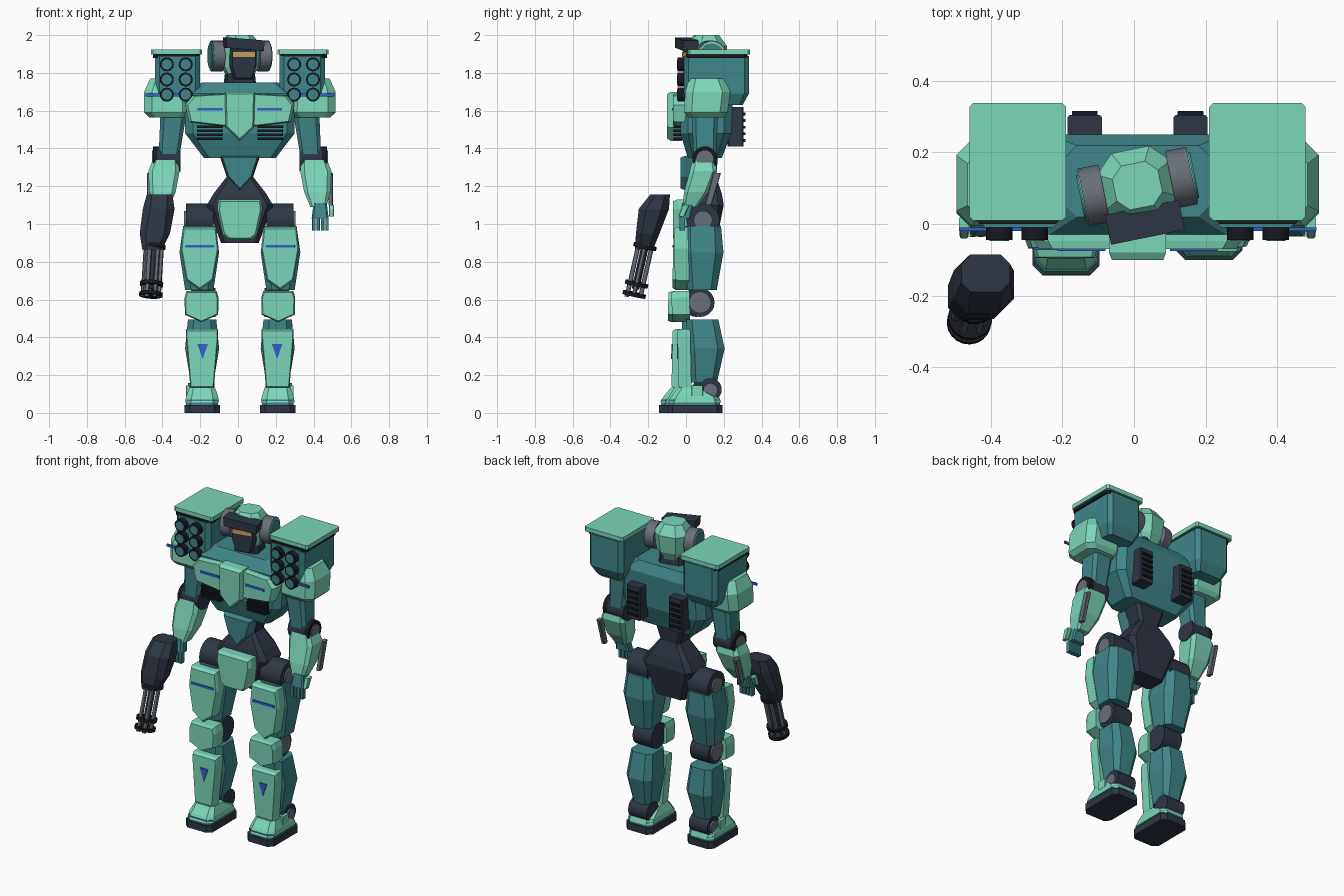
import bpy, bmesh
from math import cos, sin, pi
from mathutils import Matrix, Vector

cube = bpy.data.objects.get("Cube")
if cube:
    bpy.data.objects.remove(cube)

CENTRE = .01      # x of the body's mirror plane
STRIDE = .022     # how far each foot steps out of line


def material(name, *rgb):
    mat = bpy.data.materials.new(name)
    mat.use_nodes = True
    mat.diffuse_color = (*rgb, 1)
    mat.node_tree.nodes["Principled BSDF"].inputs["Base Color"].default_value = (*rgb, 1)
    return mat


mint = material("mint_armour", .2, .68, .49)
teal = material("teal_body", .05, .24, .25)
dark = material("dark_joint", .027, .037, .058)
black = material("black_detail", .008, .01, .014)
grey = material("grey_metal", .14, .16, .19)
blue = material("blue_marking", .03, .12, .6)
amber = material("amber_eye", .58, .37, .1)


def skin(name, mat, rings, side=0, smooth=False):
    """Join equal rings of points into a capped solid, mirrored by side."""
    bm = bmesh.new()
    loops = []
    for ring in rings:
        loop = []
        for x, y, z in ring:
            lean = side * STRIDE * max(0, 1 - z)
            loop.append(bm.verts.new((CENTRE + (side or 1) * x, y + lean, z)))
        loops.append(loop)
    count = len(loops[0])
    for low, high in zip(loops, loops[1:]):
        for i in range(count):
            j = (i + 1) % count
            bm.faces.new((low[i], low[j], high[j], high[i])).smooth = smooth
    bm.faces.new(loops[0])
    bm.faces.new(loops[-1])
    bmesh.ops.recalc_face_normals(bm, faces=bm.faces)
    prefix = {1: "left_", -1: "right_", 0: ""}[side]
    mesh = bpy.data.meshes.new(prefix + name)
    bm.to_mesh(mesh)
    bm.free()
    if smooth:
        mesh.set_sharp_from_angle(angle=pi / 5)
    mesh.materials.append(mat)
    obj = bpy.data.objects.new(prefix + name, mesh)
    bpy.context.collection.objects.link(obj)
    return obj


def loft(name, mat, sections, x=0, cut=.3, side=0):
    """Stack chamfered rectangles: height, half width, front y, back y, x shift."""
    rings = []
    for z, wide, front, back, *shift in sections:
        cx, cy, deep = x + sum(shift), (front + back) / 2, (back - front) / 2
        c = cut * min(wide, deep)
        corner = [(wide, deep - c), (wide - c, deep)]
        quarter = corner + [(-a, b) for a, b in reversed(corner)]
        outline = quarter + [(-a, -b) for a, b in quarter]
        rings.append([(cx + a, cy + b, z) for a, b in outline])
    return skin(name, mat, rings, side)


def box(name, mat, x, wide, front, back, low, high, side=0, cut=.15):
    return loft(name, mat, [(low, wide, front, back), (high, wide, front, back)], x, cut, side)


def plate(name, mat, half, front, back, x=0, edge=.9, side=0):
    """Extrude a symmetric outline along y with a bevelled front edge."""
    outline = half + [(-a, z) for a, z in reversed(half) if a]
    mid = (max(z for _, z in half) + min(z for _, z in half)) / 2
    lip = front + (back - front) * .25
    rings = [[(x + a * k, y, mid + (z - mid) * k) for a, z in outline]
             for y, k in ((back, 1), (lip, 1), (front, edge))]
    return skin(name, mat, rings, side)


def rod(name, mat, start, end, radius, side=0, sides=20):
    start, end = Vector(start), Vector(end)
    turn = (end - start).to_track_quat('Z', 'Y')
    circle = [turn @ Vector((cos(i * 2 * pi / sides), sin(i * 2 * pi / sides), 0)) * radius
              for i in range(sides)]
    return skin(name, mat, [[p + c for c in circle] for p in (start, end)], side, True)


def axle(name, mat, inner, outer, y, z, radius, side):
    return rod(name, mat, (inner, y, z), (outer, y, z), radius, side)


# Torso, waist and pelvis
loft("torso", teal, [(1.35, .19, .01, .19), (1.48, .29, -.03, .24), (1.69, .29, -.03, .25),
                     (1.75, .2, .02, .22)])
loft("waist", dark, [(.9, .1, .03, .16), (1.1, .175, 0, .2), (1.16, .14, .01, .19),
                     (1.25, .07, .04, .16), (1.37, .11, .03, .17)])
plate("abdomen_plate", teal, [(.1, 1.36), (.065, 1.25), (0, 1.18)], -.03, .06)
plate("pelvis_plate", mint, [(.115, 1.13), (.12, 1.08), (.09, .94), (.06, .915)], -.07, .02)
plate("chest_plate", mint, [(.08, 1.69), (.25, 1.68), (.29, 1.63), (.27, 1.54), (.1, 1.52)],
      -.07, .02, edge=.95)
plate("sternum_plate", mint, [(.08, 1.7), (.075, 1.51), (0, 1.44)], -.1, -.02)

# Head, turned a little to its left
head = [
    loft("neck", dark, [(1.72, .08, -.07, .07), (1.82, .07, -.06, .06)]),
    loft("helmet", mint, [(1.77, .06, -.07, .06), (1.83, .09, -.085, .09), (1.94, .105, -.1, .105),
                          (2, .065, -.06, .065)], cut=.5),
    plate("face", dark, [(.07, 1.93), (.07, 1.84), (.045, 1.765)], -.11, -.05),
    plate("eye_strip", amber, [(.06, 1.91), (.06, 1.885)], -.117, -.109, edge=1),
    skin("visor", dark, [[(x, y, z - .08 * x) for x, z in
                          ((-.1, 1.925), (.1, 1.925), (.105, 1.98), (-.105, 1.98))]
                         for y in (-.145, -.06)]),
]
for side in (1, -1):
    head.append(axle("ear", grey, .095, .155, 0, 1.89, .082, side))
    head.append(axle("ear_cap", teal, .15, .163, 0, 1.89, .065, side))
    head.append(axle("ear_rim", mint, .145, .158, 0, 1.89, .075, side))
pivot = Matrix.Translation((CENTRE, .105, 0)) @ Matrix.Rotation(.2, 4, 'Z')
for part in head:
    part.matrix_world = pivot @ Matrix.Translation((-CENTRE, 0, 0))

for side in (1, -1):
    # Chest details and back vents
    box("chest_stripe", blue, .157, .067, -.075, -.068, 1.6, 1.615, side)
    for row in range(4):
        z = 1.445 + row * .021
        box("chest_vent", black, .16, .068, -.065, 0, z, z + .013, side)
    box("back_vent", dark, .148, .048, .22, .305, 1.41, 1.62, side)
    for row in range(5):
        z = 1.435 + row * .035
        box("back_slat", black, .148, .036, .3, .316, z, z + .015, side)

    # Missile pod
    loft("missile_pod", teal, [(1.63, .09, .03, .3), (1.69, .12, -.01, .333),
                               (1.89, .12, -.01, .333)], .33, .2, side)
    box("pod_seal", black, .335, .125, 0, .325, 1.88, 1.9, side)
    box("pod_lid", mint, .335, .135, .01, .338, 1.898, 1.925, side, .08)
    for x in (.287, .387):
        for row in range(3):
            z = 1.685 + row * .08
            rod("missile_tube", black, (x, .02, z), (x, -.045, z), .037, side)
            rod("tube_core", teal, (x, -.04, z), (x, -.047, z), .027, side)

    # Shoulder and arm
    loft("shoulder_pad", mint, [(1.565, .095, .01, .2), (1.59, .122, -.01, .22),
                                (1.7, .122, -.005, .235), (1.77, .09, .02, .2)], .385, .35, side)
    box("shoulder_stripe", blue, .4, .1, -.019, -.01, 1.675, 1.69, side)
    loft("upper_arm", teal, [(1.36, .055, .04, .16, .375), (1.6, .07, .03, .17, .35)], side=side)
    axle("elbow", dark, .315, .435, .1, 1.345, .066, side)
    axle("elbow_ring", black, .43, .46, .1, 1.345, .066, side)
    axle("elbow_cap", grey, .45, .466, .1, 1.345, .045, side)
    loft("forearm", mint, [(1.09, .042, -.02, .06, .415), (1.17, .07, -.01, .12, .41),
                           (1.28, .083, .02, .165, .402), (1.36, .062, .04, .15, .39)], side=side)
    loft("forearm_bar", grey, [(1.1, .012, .1, .135), (1.27, .012, .145, .185)], .48, side=side)
    loft("hand", teal, [(1.03, .045, -.035, .025), (1.11, .035, -.02, .04)], .425, side=side)
    for finger in range(4):
        box("finger", teal, .392 + finger * .023, .009, -.035, -.005, .965, 1.035, side)
    loft("thumb", mint, [(1.04, .012, -.04, -.01), (1.1, .014, -.02, .02)], .485, side=side)

    # Hip and thigh
    axle("hip", dark, .14, .285, .09, 1.02, .088, side)
    axle("hip_cap", grey, .28, .295, .09, 1.02, .05, side)
    loft("thigh", teal, [(.65, .075, .0, .155), (.85, .105, -.02, .195), (.99, .085, -.01, .185)],
         .215, .4, side)
    plate("thigh_plate", mint, [(.088, .985), (.1, .87), (.07, .7), (0, .65)],
          -.065, .01, .213, .93, side)
    box("thigh_stripe", blue, .213, .078, -.07, -.062, .875, .89, side)

    # Knee
    axle("knee", dark, .13, .26, .065, .585, .077, side)
    axle("knee_cap", grey, .255, .27, .065, .585, .058, side)
    plate("knee_plate", mint, [(.08, .645), (.09, .61), (.088, .52), (0, .48)],
          -.085, .01, .203, .92, side)

    # Shin
    loft("shin", teal, [(.16, .06, .01, .145), (.34, .09, -.005, .19), (.495, .075, -.01, .16)],
         .2, .4, side)
    plate("shin_plate", mint, [(.085, .445), (.085, .4), (.062, .13)], -.058, .01, .2, .93, side)
    plate("shin_mark", blue, [(.028, .365), (0, .285)], -.063, -.055, .197, 1, side)

    # Ankle and foot
    axle("ankle", dark, .135, .265, .11, .125, .06, side)
    axle("ankle_cap", grey, .26, .275, .11, .12, .038, side)
    box("ankle_guard", mint, .275, .01, .01, .07, .09, .145, side)
    box("sole", dark, .2, .094, -.122, .172, 0, .042, side, .3)
    box("foot_band", teal, .2, .084, -.112, .16, .035, .07, side, .3)
    loft("foot", mint, [(.055, .09, -.116, .165), (.085, .085, -.1, .155), (.135, .068, -.06, .06)],
         .2, .35, side)

# Rotary gun in the right hand
loft("gun_body", dark, [(.865, .052, -.27, -.175, -.465), (.95, .08, -.265, -.14, -.45),
                        (1.08, .084, -.25, -.09, -.43), (1.155, .068, -.19, -.085, -.425)], cut=.5)
breech, muzzle = Vector((-.455, -.215, .89)), Vector((-.472, -.277, .615))
axis = muzzle - breech
rod("barrel_core", dark, breech, muzzle - axis * .15, .02)
for i in range(6):
    offset = Vector((cos(i * pi / 3), sin(i * pi / 3), 0)) * .042
    rod("gun_barrel", grey, breech + offset, muzzle + offset, .012, sides=10)
for place in (0, .72, .92):
    rod("barrel_ring", black, breech + axis * place, breech + axis * (place + .07), .062)
